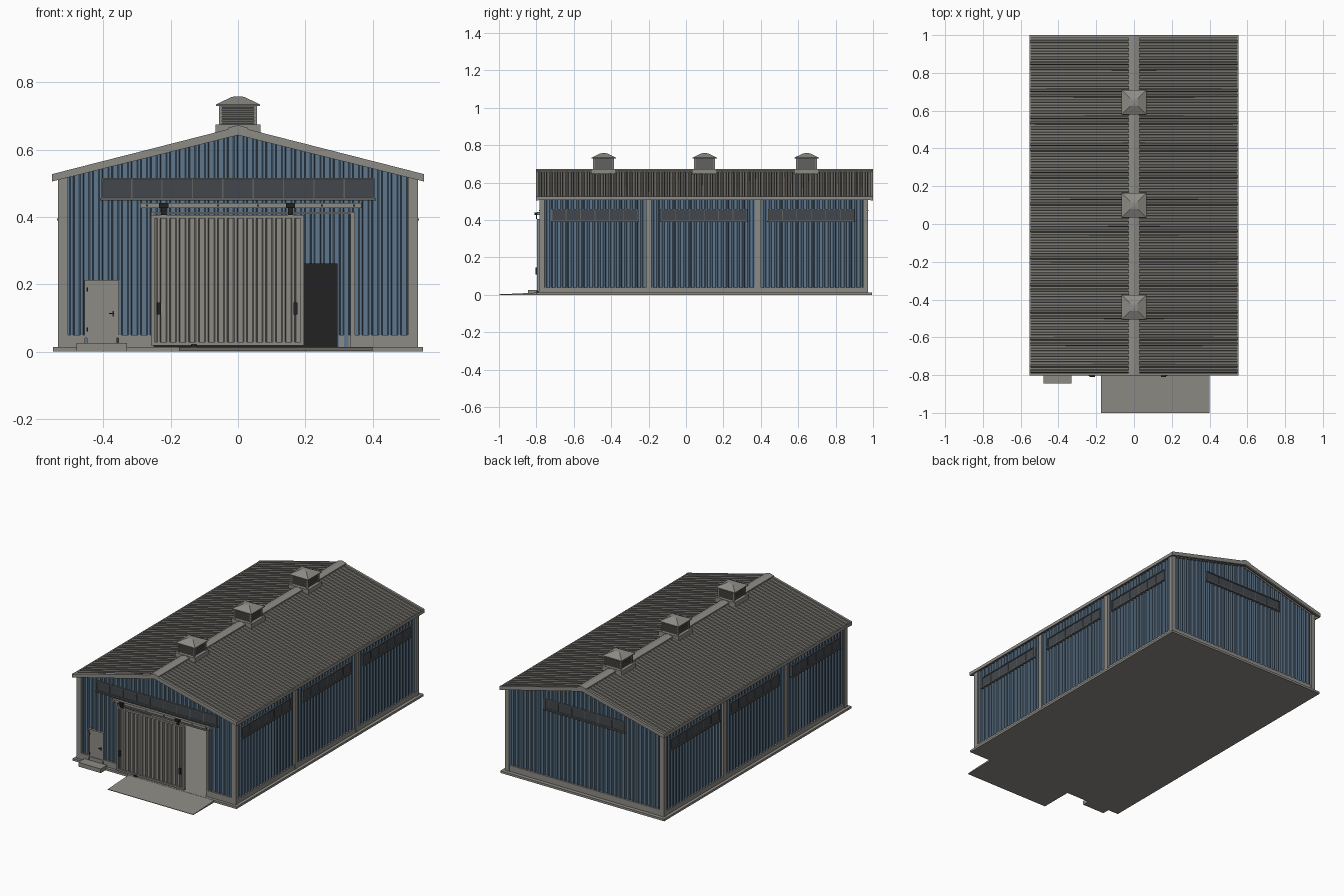
import bpy, bmesh, math

if "Cube" in bpy.data.objects:
    bpy.data.objects.remove(bpy.data.objects["Cube"])


def material(name, r, g, b):
    m = bpy.data.materials.new(name)
    m.diffuse_color = (r, g, b, 1)
    m.use_nodes = True
    m.node_tree.nodes["Principled BSDF"].inputs["Base Color"].default_value = m.diffuse_color
    return m


TRIM = material("warm_grey_trim", 0.27, 0.26, 0.235)
ROOF = material("roof_grey", 0.205, 0.198, 0.178)
BLUE = material("blue_cladding", 0.115, 0.185, 0.265)
GLASS = material("dark_glass", 0.055, 0.064, 0.075)
FRAME = material("window_frame_grey", 0.12, 0.12, 0.115)
BLACK = material("black_metal", 0.016, 0.016, 0.017)

WX, YF, YB = 0.52, -0.77, 0.96        # wall planes
Y0, Y1 = -0.803, 1.0                  # roof ends
SLOPE, PITCH = 0.255, 0.0286
BASE = 0.013                          # slab top


def make(name, mat, verts, faces):
    me = bpy.data.meshes.new(name)
    me.from_pydata(verts, [], faces)
    me.materials.append(mat)
    bm = bmesh.new()
    bm.from_mesh(me)
    bmesh.ops.recalc_face_normals(bm, faces=bm.faces[:])
    bm.to_mesh(me)
    bm.free()
    ob = bpy.data.objects.new(name, me)
    bpy.context.collection.objects.link(ob)
    return ob


def boxes(name, mat, items):
    verts, faces = [], []
    for x0, x1, y0, y1, z0, z1 in items:
        n = len(verts)
        verts += [(x, y, z) for z in (z0, z1) for x, y in ((x0, y0), (x1, y0), (x1, y1), (x0, y1))]
        faces += [[n + i for i in f] for f in ((3, 2, 1, 0), (4, 5, 6, 7), (0, 1, 5, 4),
                                               (1, 2, 6, 5), (2, 3, 7, 6), (3, 0, 4, 7))]
    return make(name, mat, verts, faces)


def prism_y(name, mat, outline, y0, y1):
    n = len(outline)
    verts = [(x, y, z) for y in (y0, y1) for x, z in outline]
    faces = [list(range(n)), list(range(2 * n - 1, n - 1, -1))]
    faces += [(i, (i + 1) % n, n + (i + 1) % n, n + i) for i in range(n)]
    return make(name, mat, verts, faces)


def place(side, u, d, z):
    """Point on a wall: u along it, d outward, z up."""
    return {"front": (u, YF - d, z), "back": (u, YB + d, z),
            "right": (WX + d, u, z), "left": (-WX - d, u, z)}[side]


def on_wall(name, mat, side, items):
    out = []
    for u0, u1, d0, d1, z0, z1 in items:
        a, b = place(side, u0, d0, z0), place(side, u1, d1, z1)
        out.append([f(a[i], b[i]) for i in range(3) for f in (min, max)])
    return boxes(name, mat, out)


def frame_items(u0, u1, z0, z1, w, d0, d1):
    return [(u0, u1, d0, d1, z0, z0 + w), (u0, u1, d0, d1, z1 - w, z1),
            (u0, u0 + w, d0, d1, z0 + w, z1 - w), (u1 - w, u1, d0, d1, z0 + w, z1 - w)]


def rib_points(u0, u1, depth):
    """Trapezoid rib profile clipped to u0..u1."""
    prof = [(0, 0), (0.5, 0), (0.62, depth), (0.88, depth), (1, 0)]

    def height(u):
        t = (u / PITCH) % 1
        for (a, p), (b, q) in zip(prof, prof[1:]):
            if t <= b:
                return p + (q - p) * (t - a) / (b - a)
        return 0
    us = {u0, u1}
    for k in range(math.floor(u0 / PITCH), math.ceil(u1 / PITCH) + 1):
        us |= {(k + t) * PITCH for t, _ in prof[:-1] if u0 + 1e-4 < (k + t) * PITCH < u1 - 1e-4}
    return [(u, height(u)) for u in sorted(us)]


def sheet(name, mat, pieces, depth, where):
    """Ribbed sheets; each piece is (u0, u1, low, high function)."""
    verts, faces = [], []
    for u0, u1, low, high in pieces:
        pts = rib_points(u0, u1, depth)
        n = len(verts)
        for u, d in pts:
            verts += [where(u, d, low), where(u, d, high(u))]
        faces += [(n + 2 * i, n + 2 * i + 2, n + 2 * i + 3, n + 2 * i + 1) for i in range(len(pts) - 1)]
    return make(name, mat, verts, faces)


def window(name, side, u0, u1, z0, z1, panes):
    on_wall(name + "_glass", GLASS, side, [(u0, u1, 0, 0.0095, z0, z1)])
    bars = frame_items(u0, u1, z0, z1, 0.005, 0, 0.014)
    step = (u1 - u0) / panes
    bars += [(u0 + i * step - 0.002, u0 + i * step + 0.002, 0, 0.012, z0, z1) for i in range(1, panes)]
    on_wall(name + "_frame", FRAME, side, bars)
    on_wall(name + "_sill", FRAME, side, [(u0 - 0.004, u1 + 0.004, 0, 0.017, z0 - 0.005, z0)])


# Slab, loading ramp, door step
boxes("floor_slab", TRIM, [(-0.55, 0.55, -0.80, 0.995, 0, BASE)])
ramp = [(-0.175, y, z) for y, z in ((-1, 0), (-0.8, 0), (-0.8, 0.012), (-1, 0.003))]
make("ramp", TRIM, ramp + [(0.4, y, z) for _, y, z in ramp],
     [(0, 1, 2, 3), (7, 6, 5, 4), (0, 4, 5, 1), (1, 5, 6, 2), (2, 6, 7, 3), (3, 7, 4, 0)])
boxes("door_step", TRIM, [(-0.48, -0.33, -0.845, -0.785, 0, 0.025)])

# Blue ribbed walls, with the big opening left in the front
gable = lambda x: 0.65 - SLOPE * abs(x)
DX0, DX1, DZ = -0.25, 0.337, 0.408
sheet("front_wall", BLUE, [(-WX, DX0, BASE, gable), (DX0, 0, DZ, gable), (0, DX1, DZ, gable),
                           (DX1, WX, BASE, gable)], 0.008, lambda u, d, z: place("front", u, d, z))
sheet("back_wall", BLUE, [(-WX, 0, BASE, gable), (0, WX, BASE, gable)], 0.008,
      lambda u, d, z: place("back", u, d, z))
for s in ("left", "right"):
    sheet(s + "_wall", BLUE, [(YF, YB, BASE, lambda u: 0.52)], 0.008,
          lambda u, d, z, s=s: place(s, u, d, z))

# Corner posts, bay posts and plinths
boxes("corner_posts", TRIM, [(min(a, b), max(a, b), y, y + 0.028, BASE, 0.52)
                             for a, b in ((0.505, 0.534), (-0.505, -0.534)) for y in (-0.784, 0.946)])
for s in ("left", "right"):
    on_wall(s + "_bay_posts", TRIM, s, [(y - 0.015, y + 0.015, 0, 0.013, BASE, 0.515) for y in (-0.2, 0.385)])
    on_wall(s + "_plinth", TRIM, s, [(YF, YB, 0, 0.011, BASE, 0.04)])
on_wall("front_plinth", TRIM, "front", [(a, b, 0, 0.012, BASE, 0.05) for a, b in
                                        ((-0.51, -0.455), (-0.355, -0.25), (0.347, 0.51))])
on_wall("back_plinth", TRIM, "back", [(-0.51, 0.51, 0, 0.012, BASE, 0.05)])

# Roof sheets, rake boards, eave boards, ridge cap
for s, n in ((1, "right"), (-1, "left")):
    r = sheet(n + "_roof", ROOF, [(Y0 + 0.004, Y1 - 0.004, 0, lambda u: 0.55)], 0.008,
              lambda u, d, v, s=s: (s * v, u, 0.657 - SLOPE * v + d))
    sol = r.modifiers.new("thickness", "SOLIDIFY")
    sol.thickness = 0.004
    sol.offset = 0
    boxes(n + "_eave_board", TRIM, [(min(s * 0.545, s * 0.553), max(s * 0.545, s * 0.553), Y0, Y1, 0.506, 0.525)])
    for y, e in ((Y0, "front"), (Y1 - 0.014, "back")):
        prism_y(f"{e}_{n}_rake_board", TRIM, [(0, 0.668), (s * 0.553, 0.527), (s * 0.553, 0.505), (0, 0.643)],
                y, y + 0.014)
prism_y("ridge_cap", TRIM, [(-0.028, 0.656), (-0.028, 0.665), (0, 0.673), (0.028, 0.665), (0.028, 0.656)], Y0, Y1)

# Roof vents
for i, y in enumerate((-0.44, 0.10, 0.645)):
    n = f"vent_{i + 1}"
    sq = lambda r, a, b: (-r, r, y - r, y + r, a, b)
    boxes(n + "_curb", TRIM, [sq(0.067, 0.645, 0.674)])
    boxes(n + "_core", FRAME, [sq(0.048, 0.674, 0.732)])
    boxes(n + "_louvres", FRAME, [sq(0.053, 0.678 + k * 0.0105, 0.684 + k * 0.0105) for k in range(5)])
    boxes(n + "_posts", TRIM, [(cx - 0.004, cx + 0.004, y + cy - 0.004, y + cy + 0.004, 0.674, 0.732)
                               for cx in (-0.052, 0.052) for cy in (-0.052, 0.052)])
    rings = [(0.065, 0.729), (0.065, 0.734), (0.02, 0.756), (0.008, 0.758)]
    v = [(sx * r, y + sy * r, z) for r, z in rings for sx, sy in ((-1, -1), (1, -1), (1, 1), (-1, 1))]
    f = [(4 * k + j, 4 * k + (j + 1) % 4, 4 * k + 4 + (j + 1) % 4, 4 * k + 4 + j)
         for k in range(3) for j in range(4)]
    make(n + "_cap", TRIM, v, f + [(3, 2, 1, 0), (12, 13, 14, 15)])

# Window bands
window("front_window", "front", -0.406, 0.406, 0.454, 0.515, 9)
window("back_window", "back", -0.27, 0.27, 0.454, 0.515, 6)
for s in ("left", "right"):
    for i, c in enumerate((-0.487, 0.097, 0.67)):
        window(f"{s}_window_{i + 1}", s, c - 0.232, c + 0.232, 0.395, 0.46, 6)

# Big doorway: jambs, head, sliding leaf, rail and fittings
on_wall("doorway_frame", TRIM, "front", [(DX1 - 0.003, 0.347, -0.01, 0.013, BASE, DZ + 0.006),
                                         (DX0 - 0.008, DX0, -0.01, 0.013, BASE, DZ + 0.006),
                                         (DX0, DX1, -0.01, 0.013, DZ, DZ + 0.006)])
SX0, SX1, SZ0, SZ1 = -0.258, 0.196, 0.018, 0.405
on_wall("sliding_door_frame", TRIM, "front", frame_items(SX0, SX1, SZ0, SZ1, 0.01, 0.014, 0.026)
        + [(SX0, SX1, 0.014, 0.016, SZ0, SZ1)])
sheet("sliding_door_sheet", TRIM, [(SX0 + 0.01, SX1 - 0.01, SZ0 + 0.01, lambda u: SZ1 - 0.01)], 0.008,
      lambda u, d, z: place("front", u, d + 0.0165, z))
on_wall("door_rail", TRIM, "front", [(-0.29, 0.367, 0.01, 0.026, 0.426, 0.442)])
on_wall("rail_bolts", BLACK, "front", [(x - 0.003, x + 0.003, 0.026, 0.028, 0.431, 0.437)
                                       for x in (-0.27, -0.06, 0.06, 0.25, 0.345)])
on_wall("door_rollers", BLACK, "front", [b for x in (-0.221, 0.156) for b in (
    (x - 0.014, x + 0.014, 0.026, 0.04, 0.428, 0.441), (x - 0.008, x + 0.008, 0.026, 0.032, 0.405, 0.43))])
on_wall("sliding_door_handles", BLACK, "front", [(x - 0.006, x + 0.006, 0.024, 0.034, 0.11, 0.146)
                                                 for x in (-0.234, 0.171)])
on_wall("floor_guide", BLACK, "front", [(-0.14, -0.122, 0.02, 0.03, BASE, 0.023)])

# Dark panel inside against the back wall
boxes("inner_dark_panel", BLACK, [(-0.295, 0.295, YB - 0.012, YB - 0.004, BASE, 0.262)])

# Side entrance door
on_wall("entrance_frame", TRIM, "front", frame_items(-0.456, -0.354, 0.04, 0.213, 0.007, 0, 0.016))
on_wall("entrance_door", TRIM, "front", [(-0.449, -0.361, 0, 0.012, BASE, 0.206)])
on_wall("entrance_fittings", BLACK, "front", [(-0.383, -0.369, 0.012, 0.02, 0.111, 0.115),
                                              (-0.373, -0.368, 0.012, 0.016, 0.105, 0.121)]
        + [(-0.45, -0.446, 0.012, 0.018, z, z + 0.012) for z in (0.06, 0.178)])
